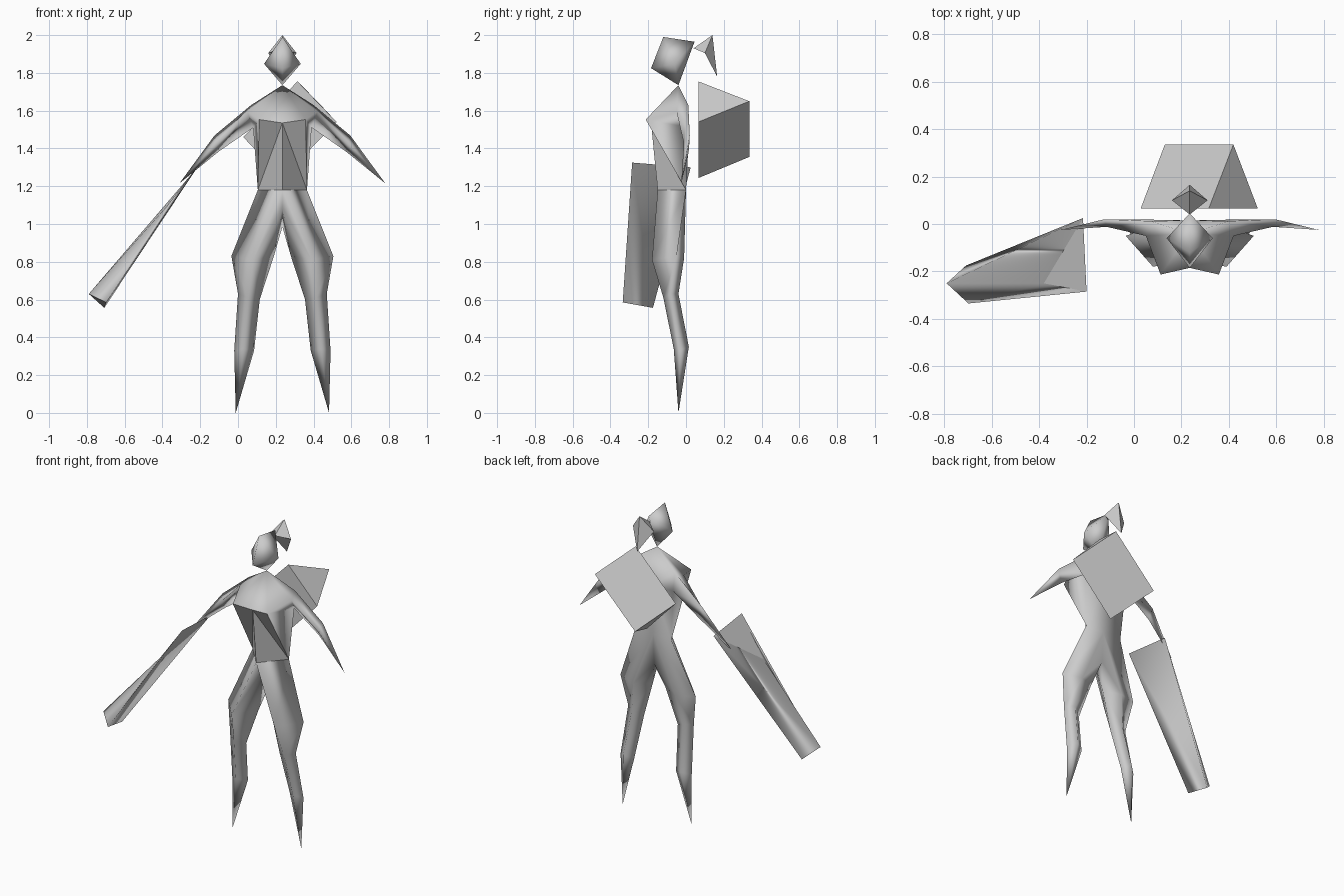
import bpy, bmesh

if "Cube" in bpy.data.objects:
    bpy.data.objects.remove(bpy.data.objects["Cube"])

CX = 0.235  # the figure stands to the right of the origin

grey = bpy.data.materials.new("plain_grey")
grey.diffuse_color = (0.6, 0.6, 0.6, 1)
grey.use_nodes = True
grey.node_tree.nodes["Principled BSDF"].inputs["Base Color"].default_value = grey.diffuse_color


def build(name, pts, faces, mirror=False, smooth=False, flat=()):
    """Make a mesh from named points; mirrored parts are doubled across x = CX."""
    bm = bmesh.new()
    for s in ((1, -1) if mirror else (1,)):
        v = {k: bm.verts.new((CX + s * x, y, z) if mirror else (x, y, z))
             for k, (x, y, z) in pts.items()}
        for f in faces:
            face = bm.faces.new([v[k] for k in f])
            face.smooth = smooth and f not in flat
    bmesh.ops.remove_doubles(bm, verts=bm.verts, dist=0.0005)
    bmesh.ops.recalc_face_normals(bm, faces=bm.faces)
    me = bpy.data.meshes.new(name)
    bm.to_mesh(me)
    bm.free()
    me.materials.append(grey)
    ob = bpy.data.objects.new(name, me)
    bpy.context.collection.objects.link(ob)
    return ob


def bridge(a, b):
    """Quads between two closed rings of point names."""
    n = len(a)
    return [(a[i], a[(i + 1) % n], b[(i + 1) % n], b[i]) for i in range(n)]


def fan(ring, tip):
    return [(ring[i], ring[(i + 1) % len(ring)], tip) for i in range(len(ring))]


# Body: one half of torso, arm and leg, measured from the centre plane
body = {
    "neck": (0, -0.04, 1.735), "spine": (0, 0.015, 1.5),
    "chest": (0.123, -0.213, 1.553), "breastbone": (0, -0.185, 1.535),
    "waist": (0.13, 0.0, 1.18), "belly": (0, -0.15, 1.18), "loin": (0, 0.0, 1.18),
    "crotch_f": (0, -0.11, 1.09), "crotch": (0, -0.01, 0.985),
    # arm rings
    "s_top": (0.165, 0.012, 1.63), "s_front": (0.185, -0.05, 1.595), "s_low": (0.155, 0.018, 1.51),
    "e_top": (0.36, 0.02, 1.468), "e_front": (0.35, -0.012, 1.43), "e_low": (0.335, 0.015, 1.385),
    "hand": (0.545, -0.025, 1.215),
    # leg rings
    "t_out": (0.27, -0.05, 0.83), "t_front": (0.155, -0.18, 0.81),
    "t_in": (0.045, -0.06, 0.83), "t_back": (0.15, -0.01, 0.82),
    "k_out": (0.235, -0.08, 0.63), "k_front": (0.18, -0.12, 0.61),
    "k_in": (0.12, -0.08, 0.6), "k_back": (0.18, -0.04, 0.63),
    "c_out": (0.255, -0.03, 0.33), "c_front": (0.205, -0.065, 0.34),
    "c_in": (0.15, -0.02, 0.33), "c_back": (0.205, 0.015, 0.35),
    "toe": (0.247, -0.04, 0.0),
}
shoulder, elbow = [[p + q for q in ("top", "front", "low")] for p in ("s_", "e_")]
thigh, knee, calf = [[p + q for q in ("out", "front", "in", "back")] for p in ("t_", "k_", "c_")]

vest = [("chest", "breastbone", "waist"), ("breastbone", "belly", "waist")]
torso = [
    ("neck", "breastbone", "chest"), ("neck", "chest", "s_front"),
    ("neck", "s_front", "s_top"), ("neck", "s_top", "spine"),
    ("s_top", "s_low", "spine"), ("spine", "s_low", "waist", "loin"),
    ("chest", "waist", "s_low"), ("chest", "s_low", "s_front"),
]
hip = [
    ("waist", "belly", "t_front", "t_out"), ("belly", "crotch_f", "t_front"),
    ("crotch_f", "crotch", "t_in", "t_front"),
    ("crotch", "loin", "t_back", "t_in"), ("loin", "waist", "t_out", "t_back"),
]
arm = bridge(shoulder, elbow) + fan(elbow, "hand")
leg = bridge(thigh, knee) + bridge(knee, calf) + fan(calf, "toe")
build("body", body, vest + torso + hip + arm + leg, True, True, vest)

# Head: tilted eight-sided block
head = {"crown": (0, -0.12, 1.99), "nape": (0, 0.045, 1.965), "chin": (0, -0.04, 1.735),
        "face": (0, -0.185, 1.825), "ear": (0.097, -0.06, 1.848)}
build("head", head, fan(["crown", "nape", "chin", "face"], "ear"), True, True)

# Ponytail: two joined spikes
tail = {"root": (0, 0.04, 1.93), "top": (0, 0.14, 2.0), "end": (0, 0.165, 1.78),
        "side": (0.075, 0.10, 1.905), "mid": (0, 0.10, 1.905)}
build("ponytail", tail, [("root", "side", "top"), ("root", "side", "mid"),
                         ("mid", "side", "end"), ("side", "top", "end")], True)

# Backpack: slanted wedge with its ridge to the rear
pack = {"a": (0.315, 0.065, 1.755), "b": (0.522, 0.065, 1.54),
        "c": (0.235, 0.065, 1.243), "d": (0.028, 0.065, 1.46),
        "r1": (0.419, 0.335, 1.65), "r2": (0.13, 0.335, 1.355)}
build("backpack", pack, [("a", "b", "c", "d"), ("a", "b", "r1"), ("c", "d", "r2"),
                         ("b", "c", "r2", "r1"), ("d", "a", "r1", "r2")])

# Club: three-sided tapered bar with a slanted upper end
club = {"u1": (-0.2, -0.285, 1.325), "u2": (-0.215, 0.025, 1.3), "u3": (-0.38, -0.25, 1.09),
        "w1": (-0.698, -0.335, 0.585), "w2": (-0.708, -0.175, 0.556), "w3": (-0.79, -0.25, 0.63)}
caps = [("u1", "u2", "u3"), ("w1", "w2", "w3")]
build("club", club, caps + bridge(["u1", "u2", "u3"], ["w1", "w2", "w3"]), smooth=True, flat=caps)
